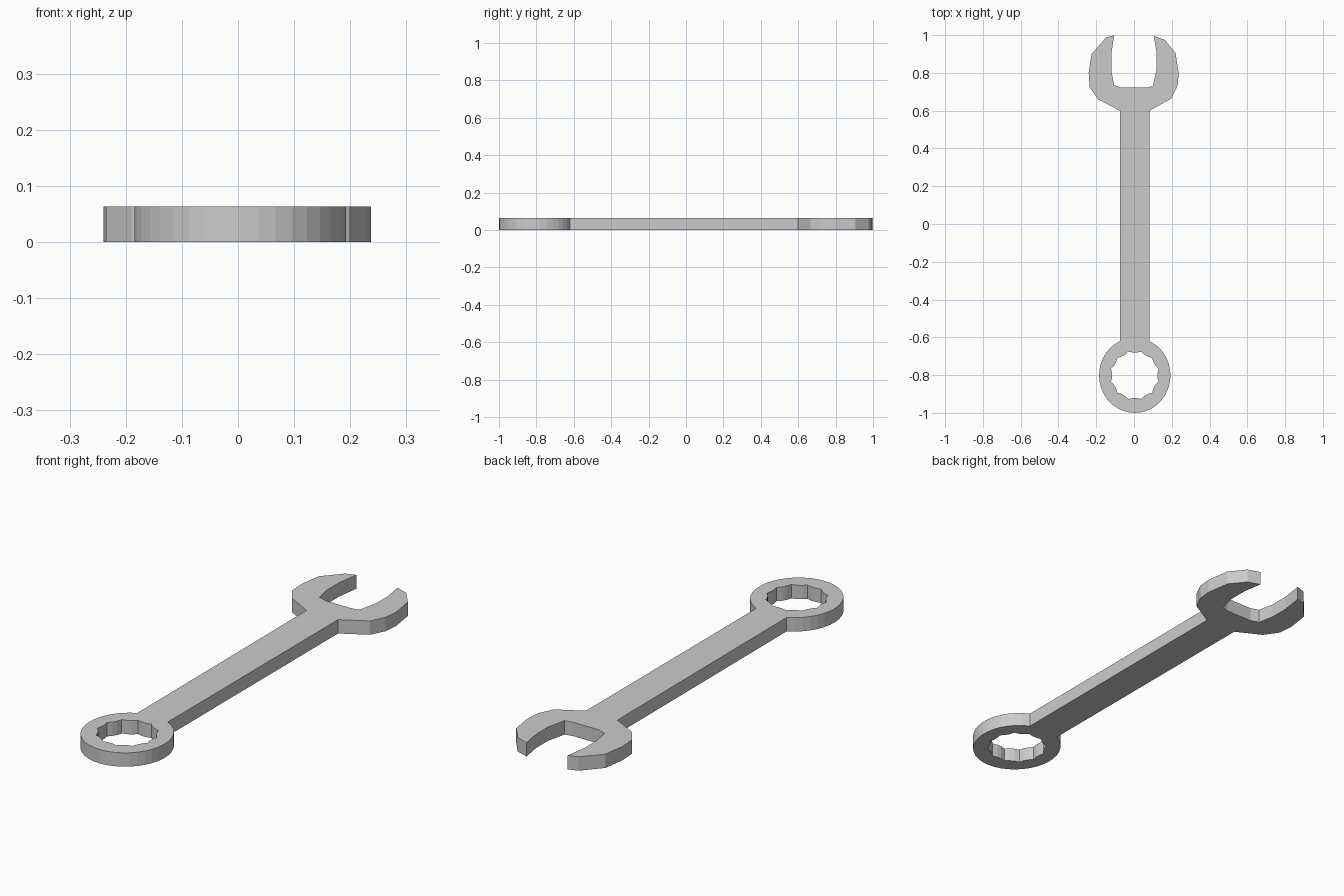
import bpy, bmesh
from math import cos, sin, radians

if "Cube" in bpy.data.objects:
    bpy.data.objects.remove(bpy.data.objects["Cube"])

THICK = 0.063
CX, CY = 0.004, -0.801          # centre of the ring end


def polar(deg, rx, ry):
    a = radians(deg)
    return (CX + rx * cos(a), CY + ry * sin(a))


# open jaw: right shank shoulder, around both prongs, to left shoulder
outline = [
    (0.083, 0.60), (0.198, 0.665), (0.23, 0.73), (0.237, 0.795),
    (0.22, 0.905), (0.163, 0.975), (0.105, 0.995),
    (0.12, 0.905), (0.12, 0.82), (0.10, 0.73), (0.065, 0.722),
    (-0.065, 0.722), (-0.105, 0.735), (-0.12, 0.81), (-0.12, 0.90),
    (-0.105, 1.0), (-0.15, 0.985), (-0.225, 0.90), (-0.24, 0.80),
    (-0.235, 0.725), (-0.19, 0.66), (-0.075, 0.60)]

# shank runs straight down into the ring's outer arc
START, END, STEPS = 114, 426, 32
outline += [polar(START + (END - START) * i / STEPS, 0.189, 0.199)
            for i in range(STEPS + 1)]

# twelve-point socket: notch, then a blunt tooth
socket = []
for i in range(12):
    a = 75 + 30 * i
    socket += [polar(a, 0.13, 0.13), polar(a + 10, 0.121, 0.121),
               polar(a + 20, 0.121, 0.121)]

# fill the profile with its hole and extrude it
bm = bmesh.new()
edges = []
for loop in (outline, socket):
    vs = [bm.verts.new((x, y, 0)) for x, y in loop]
    edges += [bm.edges.new((vs[i - 1], vs[i])) for i in range(len(vs))]
bmesh.ops.triangle_fill(bm, use_beauty=True, use_dissolve=False, edges=edges)
ext = bmesh.ops.extrude_face_region(bm, geom=bm.faces[:], use_keep_orig=True)
top = [g for g in ext["geom"] if isinstance(g, bmesh.types.BMVert)]
bmesh.ops.translate(bm, verts=top, vec=(0, 0, THICK))
bmesh.ops.recalc_face_normals(bm, faces=bm.faces[:])

mesh = bpy.data.meshes.new("combination_wrench")
bm.to_mesh(mesh)
bm.free()
bpy.context.collection.objects.link(
    bpy.data.objects.new("combination_wrench", mesh))
